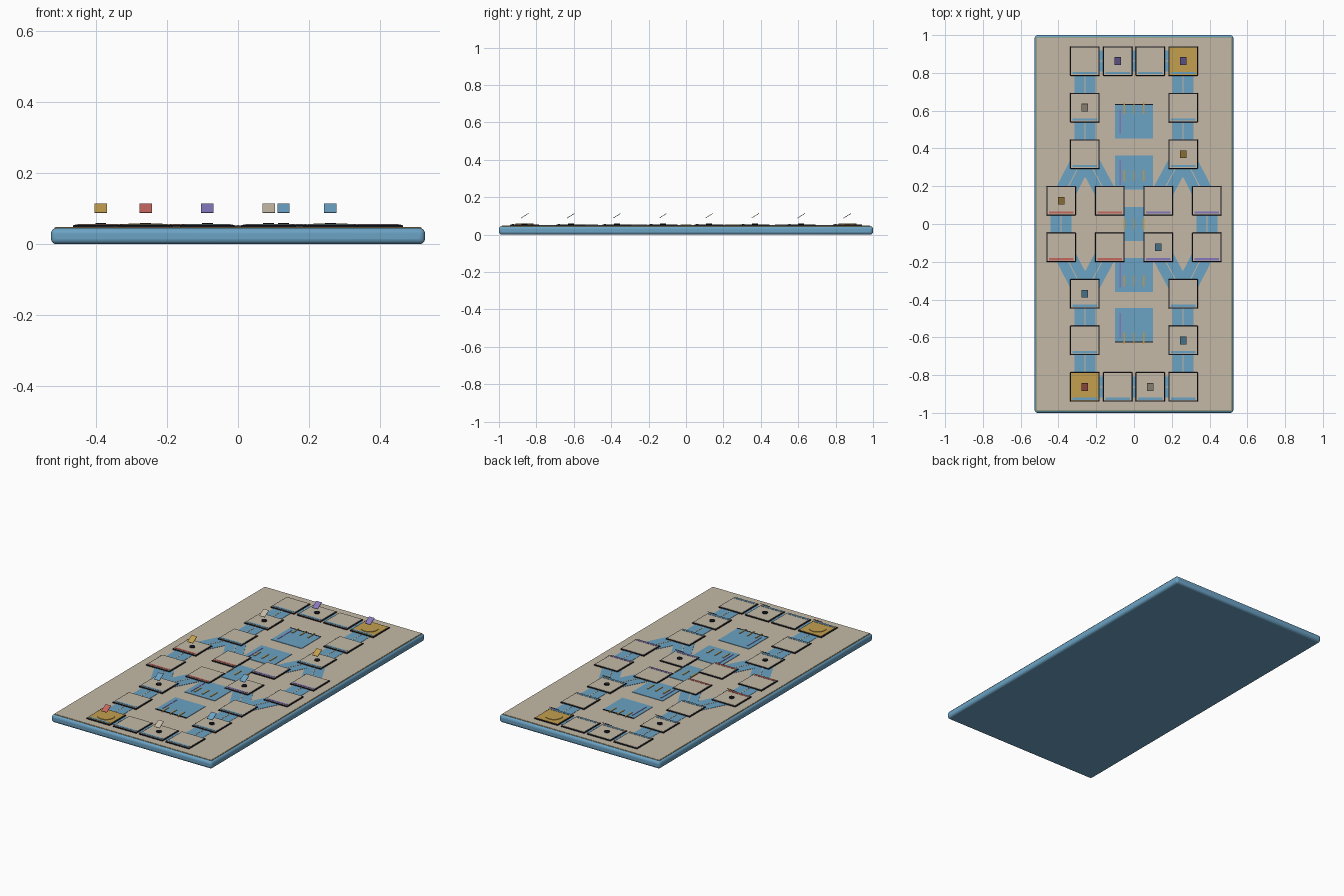
import bpy, math
from mathutils import Vector

if "Cube" in bpy.data.objects:
    bpy.data.objects.remove(bpy.data.objects["Cube"], do_unlink=True)


def material(name, rgb):
    linear = [((c / 255 + 0.055) / 1.055) ** 2.4 for c in rgb] + [1]
    m = bpy.data.materials.new(name)
    m.use_nodes = True
    m.diffuse_color = linear
    m.node_tree.nodes["Principled BSDF"].inputs["Base Color"].default_value = linear
    return m


BLUE = material("blue", (107, 162, 196))
TAN = material("tan", (196, 185, 166))
GOLD = material("gold", (196, 160, 78))
RED = material("red", (198, 102, 94))
PURPLE = material("purple", (134, 119, 188))
BLACK = material("black", (24, 22, 30))


def box(name, x, y, z0, z1, w, d, mat, angle=0, bevel=0):
    """Flat box from z0 to z1, turned about z, with an optional rounded edge."""
    bpy.ops.mesh.primitive_cube_add(size=1, location=(x, y, (z0 + z1) / 2))
    ob = bpy.context.object
    ob.name = name
    ob.scale = (w, d, z1 - z0)
    bpy.ops.object.transform_apply(location=False, rotation=False, scale=True)
    ob.rotation_euler.z = angle
    ob.data.materials.append(mat)
    if bevel:
        mod = ob.modifiers.new("rounding", "BEVEL")
        mod.width, mod.segments = bevel, 4
        bpy.ops.object.shade_smooth_by_angle()
    return ob


def disc(name, x, y, z0, z1, radius, sides, mat):
    bpy.ops.mesh.primitive_cylinder_add(vertices=sides, radius=radius, depth=z1 - z0,
                                        location=(x, y, (z0 + z1) / 2))
    bpy.context.object.name = name
    bpy.context.object.data.materials.append(mat)


def link(a, b, lift=0):
    """Path between two tile centres, with a pale line down the middle."""
    a, b = Vector(a), Vector(b)
    mid, run = (a + b) / 2, b - a
    turn = math.atan2(run.y, run.x) - math.pi / 2
    box("path", mid.x, mid.y, 0.046, 0.0495 + lift, 0.11, run.length, BLUE, turn)
    box("path_line", mid.x, mid.y, 0.047, 0.0505 + lift, 0.005, run.length, TAN, turn)


# Board base and playing surface
box("board_base", 0, 0, 0, 0.045, 1.052, 2.0, BLUE, bevel=0.015)
box("surface_trim", 0, 0, 0.040, 0.0465, 1.032, 1.974, GOLD)
box("playing_surface", 0, 0, 0.042, 0.048, 1.028, 1.970, TAN)

# Tile layout
rows = [0.8625 - i * 0.2464 for i in range(8)]
SIDE, EDGE, INNER = 0.26, 0.386, 0.128
full = [-SIDE, -0.086, 0.086, SIDE]
pair = [-SIDE, SIDE]
wide = [-EDGE, -INNER, INNER, EDGE]
columns = [full, pair, pair, wide, wide, pair, pair, full]

# Paths
for s in (-1, 1):
    for r in (0, 1, 5, 6):
        link((s * SIDE, rows[r]), (s * SIDE, rows[r + 1]))
    link((s * EDGE, rows[3]), (s * EDGE, rows[4]))
    for near, far in ((2, 3), (5, 4)):
        link((s * SIDE, rows[near]), (s * EDGE, rows[far]))
        link((s * SIDE, rows[near]), (s * INNER, rows[far]), 0.0002)
for r in (0, 7):
    for a, b in zip(full, full[1:]):
        link((a, rows[r]), (b, rows[r]))

# Tokens by row and column
tokens = {(0, 1): PURPLE, (0, 3): PURPLE, (1, 0): TAN, (2, 1): GOLD, (3, 0): GOLD,
          (4, 2): BLUE, (5, 0): BLUE, (6, 1): BLUE, (7, 0): RED, (7, 2): TAN}
corners = {(0, 3), (7, 0)}

for r, y in enumerate(rows):
    for c, x in enumerate(columns[r]):
        special = (r, c) in corners
        box("tile_border", x, y, 0.047, 0.0535, 0.156, 0.156, BLACK, bevel=0.003)
        box("tile_face", x, y, 0.050, 0.055, 0.145, 0.145, GOLD if special else TAN)
        strip = BLUE if r not in (3, 4) else (RED if x < 0 else PURPLE)
        box("tile_strip", x, y - 0.063, 0.052, 0.0565, 0.13, 0.012, strip)
        if special:
            disc("tile_medallion", x, y, 0.052, 0.058, 0.048, 32, GOLD)
        if (r, c) in tokens:
            if not special:
                disc("token_spot", x, y, 0.052, 0.059, 0.016, 10, BLACK)
            flag = box("token", x, y, 0.099, 0.102, 0.035, 0.047, tokens[r, c])
            flag.rotation_euler.x = math.radians(32)

# Central panels with small bars
panels = [(0.542, 0.612, 0.20), (0.272, 0.255, 0.20), (0, 0, 0.108),
          (-0.27, -0.302, 0.20), (-0.535, -0.605, 0.20)]
for y, bar_y, width in panels:
    box("panel", 0, y, 0.046, 0.0508, width, 0.18, BLUE)
    for x in (-0.052, 0, 0.052):
        box("panel_bar", x, bar_y, 0.048, 0.054, 0.007, 0.06, GOLD)
    if width > 0.15:
        box("panel_stripe", -0.073, y, 0.048, 0.0525, 0.006, 0.13, PURPLE)
    if abs(y) > 0.5:
        box("panel_edge", 0, y + math.copysign(0.09, y), 0.047, 0.052, 0.20, 0.005, BLACK)
